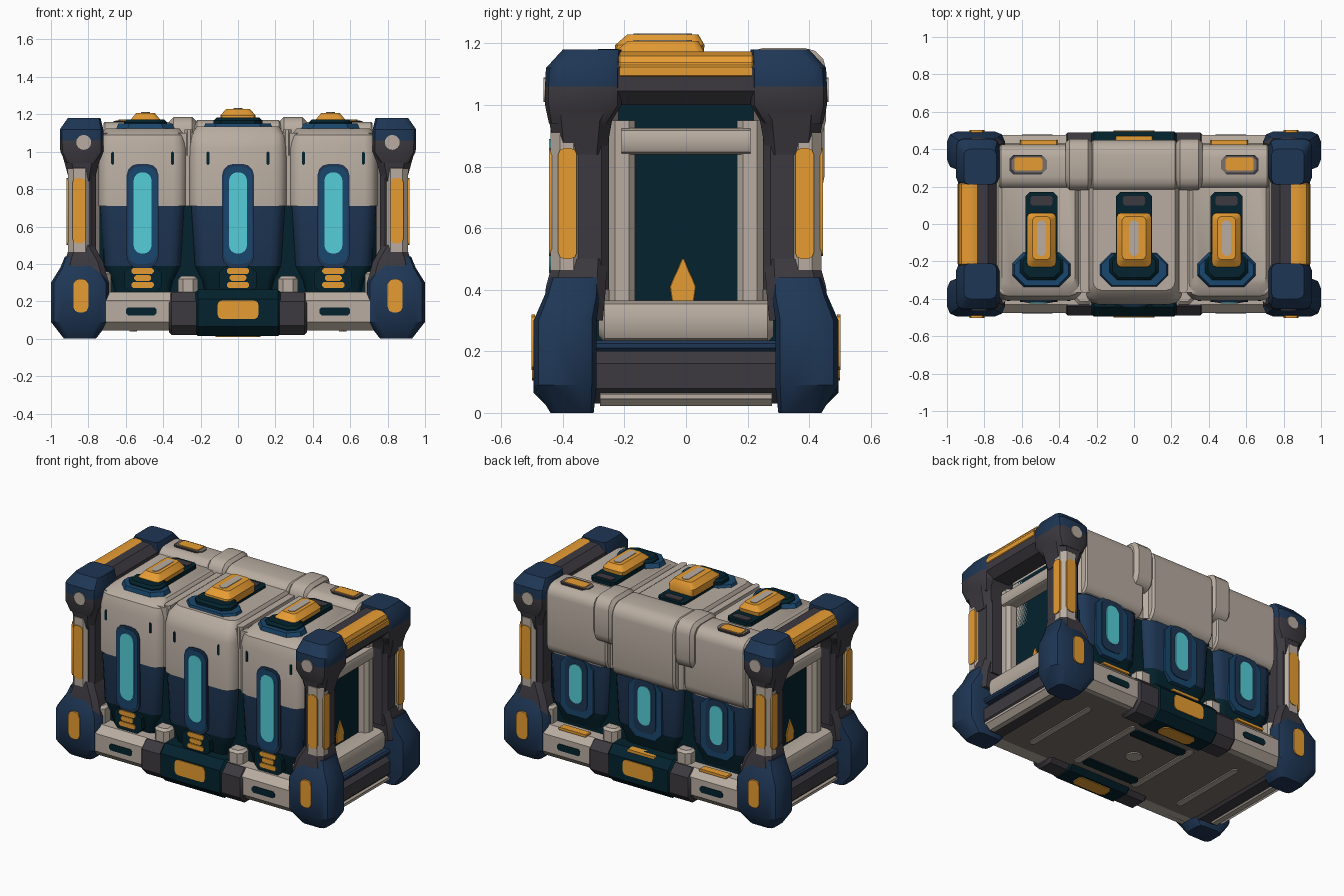
import bpy, bmesh, math

if "Cube" in bpy.data.objects:
    bpy.data.objects.remove(bpy.data.objects["Cube"])

def material(name, r, g, b):
    m = bpy.data.materials.new(name)
    m.diffuse_color = (r, g, b, 1)
    m.use_nodes = True
    m.node_tree.nodes["Principled BSDF"].inputs["Base Color"].default_value = m.diffuse_color
    return m

TAN = material("warm_grey_shell", .48, .415, .355)
NAVY = material("navy", .013, .037, .09)
TEAL = material("dark_teal", .001, .016, .026)
BLUE = material("mid_blue", .010, .062, .15)
GREY = material("charcoal", .046, .042, .05)
MID = material("mid_grey", .19, .16, .145)
ORANGE = material("orange", .86, .36, .035)
CYAN = material("cyan_glass", .09, .62, .69)

def loft(name, axis, sections, mats, sx=1, sy=1, seg=1):
    """Skin rounded rectangles (t, a0, a1, b0, b1, corner) along an axis.
    mats: one material, or one for each span between sections."""
    mats = mats if isinstance(mats, list) else [mats] * (len(sections) - 1)
    bm = bmesh.new()
    rings = []
    for t, a0, a1, b0, b1, c in sections:
        ring = []
        for i, (ca, cb) in enumerate([(a1 - c, b1 - c), (a0 + c, b1 - c), (a0 + c, b0 + c), (a1 - c, b0 + c)]):
            for k in range(seg + 1):
                ang = math.pi / 2 * (i + k / seg)
                a, b = ca + c * math.cos(ang), cb + c * math.sin(ang)
                p = {'x': (t, a, b), 'y': (a, t, b), 'z': (a, b, t)}[axis]
                ring.append(bm.verts.new((p[0] * sx, p[1] * sy, p[2])))
        rings.append(ring)
    slots = list(dict.fromkeys(mats))
    n = len(rings[0])
    for j in range(len(rings) - 1):
        for i in range(n):
            k = (i + 1) % n
            f = bm.faces.new((rings[j][i], rings[j][k], rings[j + 1][k], rings[j + 1][i]))
            f.material_index = slots.index(mats[j])
    bm.faces.new(rings[0]).material_index = slots.index(mats[0])
    bm.faces.new(rings[-1]).material_index = slots.index(mats[-1])
    bmesh.ops.recalc_face_normals(bm, faces=bm.faces)
    me = bpy.data.meshes.new(name)
    bm.to_mesh(me)
    bm.free()
    for m in slots:
        me.materials.append(m)
    me.polygons.foreach_set("use_smooth", [True] * len(me.polygons))
    me.set_sharp_from_angle(angle=math.radians(35))
    ob = bpy.data.objects.new(name, me)
    bpy.context.collection.objects.link(ob)
    return ob

def bar(name, axis, t0, t1, a0, a1, b0, b1, c, mat, e=0, sx=1, sy=1, seg=1):
    """Straight bar with rounded section; e tapers both ends."""
    s = [(t0, a0, a1, b0, b1, c), (t1, a0, a1, b0, b1, c)]
    if e:
        tip = lambda t: (t, a0 + e, a1 - e, b0 + e, b1 - e, max(c - e / 2, .004))
        s = [tip(t0), (t0 + e, *s[0][1:]), (t1 - e, *s[0][1:]), tip(t1)]
    return loft(name, axis, s, mat, sx, sy, seg)

# ---- Corner pillars (four) ----
for sx in (-1, 1):
    for sy in (-1, 1):
        k = dict(sx=sx, sy=sy)
        loft("bottom_corner", 'z', [
            (0, .76, .93, .30, .44, .03), (.09, .69, 1, .29, .495, .055), (.30, .69, 1, .29, .495, .055),
            (.38, .74, .95, .28, .46, .04), (.44, .77, .925, .28, .44, .03)], NAVY, seg=2, **k)
        loft("corner_collar", 'z', [(.30, .69, .93, .27, .465, .03), (.41, .72, .925, .26, .455, .03),
                                    (.50, .77, .90, .255, .43, .03)], GREY, **k)
        bar("post_core", 'z', .4, .95, .76, .895, .25, .42, .025, GREY, **k)
        bar("post_shell", 'z', .44, .93, .785, .91, .335, .44, .03, TAN, e=.02, **k)
        loft("post_collar_top", 'z', [(.84, .77, .90, .26, .425, .03), (.95, .74, .93, .24, .445, .04),
                                      (1.0, .72, .945, .21, .45, .04)], GREY, **k)
        loft("top_corner", 'z', [(.94, .76, .92, .25, .445, .03), (1.0, .72, .95, .21, .458, .04),
                                 (1.06, .72, .952, .21, .458, .04), (1.12, .72, .952, .21, .455, .04),
                                 (1.18, .735, .91, .21, .40, .03)], [GREY, GREY, NAVY, NAVY], seg=2, **k)
        # painted plates and bolt
        bar("corner_bolt", 'y', .44, .463, .785, .865, 1.01, 1.09, .04, TAN, seg=4, **k)
        bar("corner_badge", 'y', .49, .502, .80, .88, .14, .32, .03, ORANGE, seg=2, **k)
        bar("post_badge_front", 'y', .43, .445, .815, .885, .51, .86, .025, ORANGE, seg=2, **k)
        bar("post_badge_side", 'x', .90, .916, .355, .415, .50, .86, .02, ORANGE, seg=2, **k)

# ---- End frames (two) ----
for sx in (-1, 1):
    bar("end_top_bar", 'y', -.27, .27, .735, .94, 1.0, 1.165, .045, GREY, sx=sx)
    bar("end_top_badge", 'y', -.22, .22, .81, .938, 1.09, 1.173, .05, ORANGE, e=.006, sx=sx, seg=2)
    bar("end_top_badge_side", 'y', -.215, .215, .90, .944, 1.09, 1.13, .006, ORANGE, sx=sx)
    bar("end_panel", 'x', .70, .745, -.27, .27, .2, 1.02, .01, TEAL, sx=sx)
    bar("frame_head", 'y', -.21, .21, .74, .84, .84, .925, .025, TAN, sx=sx, seg=2)
    for sy in (-1, 1):
        bar("frame_jamb", 'z', .3, .95, .74, .82, .165, .25, .02, TAN, sx=sx, sy=sy)
        bar("frame_jamb_backing", 'z', .3, 1.0, .72, .79, .22, .29, .02, MID, sx=sx, sy=sy)
    bar("frame_sill", 'y', -.285, .285, .74, .88, .23, .365, .04, TAN, e=.02, sx=sx, seg=2)
    bar("end_bottom_bar", 'y', -.31, .31, .70, .90, .03, .21, .05, GREY, sx=sx)
    bar("end_bottom_strip", 'y', -.3, .3, .70, .90, .20, .235, .01, NAVY, sx=sx)
    bar("end_bottom_trim", 'y', -.28, .28, .79, .905, .022, .085, .04, TAN, sx=sx)
    # drop-shaped badge on the recessed panel
    loft("panel_badge", 'z', [(.36, .74, .751, -.045, .025, .002), (.41, .74, .751, -.052, .032, .002), (.44, .74, .751, -.04, .02, .002),
                              (.46, .74, .751, -.03, .01, .002), (.50, .74, .751, -.013, -.006, .002)], ORANGE, sx=sx)

# ---- Core behind the canisters ----
bar("core_lower", 'z', .08, .71, -.74, .74, -.35, .36, .02, TEAL)
bar("core_upper", 'z', .71, 1.10, -.735, .735, -.365, .38, .03, TAN)

# ---- Three canisters ----
for cx in (-.51, 0, .51):
    mid = cx == 0
    w, yf, yb = (.26, -.43, .42) if mid else (.235, -.41, .40)
    top = 1.135 if mid else 1.125
    def sec(z, iw, iy, c):
        return (z, cx - w + iw, cx + w - iw, yf + iy, yb - iy, c)
    loft("canister", 'z', [sec(.22, .09, .05, .03), sec(.31, .07, .03, .04), sec(.39, .03, .01, .06),
                           sec(.71, .01, .003, .07), sec(.711, 0, 0, .07), sec(1.02, 0, 0, .07),
                           sec(1.09, .01, .025, .06), sec(top, .04, .075, .05)],
         [TEAL, TEAL, NAVY, NAVY, TAN, TAN, TAN], seg=3)
    # tall front window
    y = -yf
    bar("window_rim", 'y', y - .03, y + .006, cx - .085, cx + .085, .38, .935, .06, NAVY, sy=-1, seg=3)
    bar("window_rim_edge", 'y', y - .03, y + .010, cx - .076, cx + .076, .40, .92, .055, BLUE, sy=-1, seg=3)
    bar("window_glass", 'y', y - .02, y + .015, cx - .048, cx + .048, .455, .89, .045, CYAN, sy=-1, seg=4)
    # latch stripes under it
    bar("latch_base", 'y', y - .06, y + .006, cx - .10, cx + .10, .25, .385, .03, TEAL, sy=-1)
    for z, hw in ((.362, .06), (.325, .045), (.288, .06)):
        bar("latch_stripe", 'y', y - .03, y + .013, cx - hw, cx + hw, z - .016, z + .016, .01, ORANGE, sy=-1)
    # short back window under the hood
    bar("back_window_panel", 'y', yb - .03, yb + .006, cx - .12, cx + .12, .34, .72, .05, BLUE)
    bar("back_window_rim", 'y', yb - .03, yb + .011, cx - .08, cx + .08, .38, .72, .05, NAVY, seg=3)
    bar("back_window_glass", 'y', yb - .02, yb + .016, cx - .047, cx + .047, .43, .685, .045, CYAN, seg=4)
    bar("back_latch_line", 'y', yb, yb + .05, cx - .10, cx + .10, .245, .262, .005, ORANGE)
    for s in (-1, 1):
        bar("shell_slot", 'y', yf - .003, yf + .01, cx + s * .16 - .008, cx + s * .16 + .008, .93, 1.0, .006, TEAL)
    # top cap with grip
    hc = cx * .97
    d = .03 if mid else 0.0
    loft("cap_base", 'z', [(1.09, hc - .17 - d, hc + .17 + d, -.345, -.14, .06),
                           (1.15, hc - .145 - d, hc + .145 + d, -.33, -.16, .06)], BLUE)
    bar("cap_collar", 'z', 1.10, 1.172 + d / 3, hc - .115 - d / 2, hc + .115 + d / 2, -.30, -.15, .04, TEAL, e=.015)
    bar("cap_spine", 'z', 1.09, 1.15, hc - .085 - d / 3, hc + .085 + d / 3, -.25, .17, .02, TEAL)
    bar("cap_spine_end", 'z', 1.09, 1.156, hc - .06, hc + .06, .10, .15, .01, GREY)
    g = .078 + d / 2
    zt = 1.208 + d * .72
    loft("grip", 'z', [(1.14, hc - g, hc + g, -.235, .055, .025), (zt - .035, hc - g, hc + g, -.23, .06, .025),
                       (zt, hc - g + .03, hc + g - .03, -.19, .04, .02)], ORANGE, seg=2)
    bar("grip_stripe", 'z', zt - .01, zt + .003, hc - .024, hc + .024, -.17, .02, .015, TAN)

# ---- Rounded hood along the back and its bands ----
bar("hood_middle", 'x', -.23, .23, .17, .45, .69, 1.17, .08, TAN, e=.012, seg=4)
for sx in (-1, 1):
    bar("hood_side", 'x', .28, .72, .185, .425, .70, 1.16, .07, TAN, e=.01, sx=sx, seg=4)
    bar("hood_band", 'x', .225, .365, .18, .455, .88, 1.185, .07, TAN, e=.02, sx=sx, seg=3)
    bar("hood_badge_rim", 'z', 1.15, 1.165, .475, .665, .265, .37, .02, GREY, sx=sx)
    bar("hood_badge_inner", 'z', 1.15, 1.168, .465, .655, .275, .36, .02, MID, sx=sx)
    bar("hood_badge", 'z', 1.15, 1.172, .49, .64, .285, .355, .01, ORANGE, sx=sx)
    bar("front_gap_block", 'z', .98, 1.12, .24, .285, -.37, .2, .015, TAN, sx=sx)

# ---- Bottom rails, front and back ----
for sy in (-1, 1):
    bar("rail", 'x', -.74, .74, .30, .475, .045, .25, .045, TAN, sy=sy)
    bar("rail_centre", 'x', -.37, .37, .29, .488, .02, .25, .05, GREY, e=.015, sy=sy)
    bar("rail_clasp", 'x', -.23, .23, .28, .495, .015, .262, .05, TEAL, e=.015, sy=sy)
    bar("clasp_badge", 'y', .48, .50, -.11, .11, .105, .205, .025, ORANGE, sy=sy, seg=2)
    bar("clasp_badge_under", 'z', .010, .03, -.12, .12, .34, .43, .02, ORANGE, sy=sy)
    for sx in (-1, 1):
        bar("rail_slot", 'y', .46, .479, .435, .60, .125, .168, .012, TEAL, sx=sx, sy=sy)
        bar("rail_stop", 'z', .2, .335, .215, .32, .30, .43, .025, TAN, e=.015, sx=sx, sy=sy)
        bar("rail_end_block", 'z', .2, .36, .68, .76, .30, .43, .025, TAN, e=.015, sx=sx, sy=sy)

# ---- Underside ----
bar("floor_plate", 'z', .045, .10, -.74, .74, -.40, .40, .02, MID)
for x in (-.56, -.22, .22, .56):
    bar("floor_strip", 'z', .038, .05, x - .02, x + .02, -.27, .27, .015, TAN)
bar("floor_boss", 'z', .038, .05, -.05, .05, -.05, .05, .05, TAN, seg=4)
for sy in (-1, 1):
    bar("floor_channel", 'z', .036, .05, -.20, .20, .18, .25, .02, TEAL, sy=sy)
